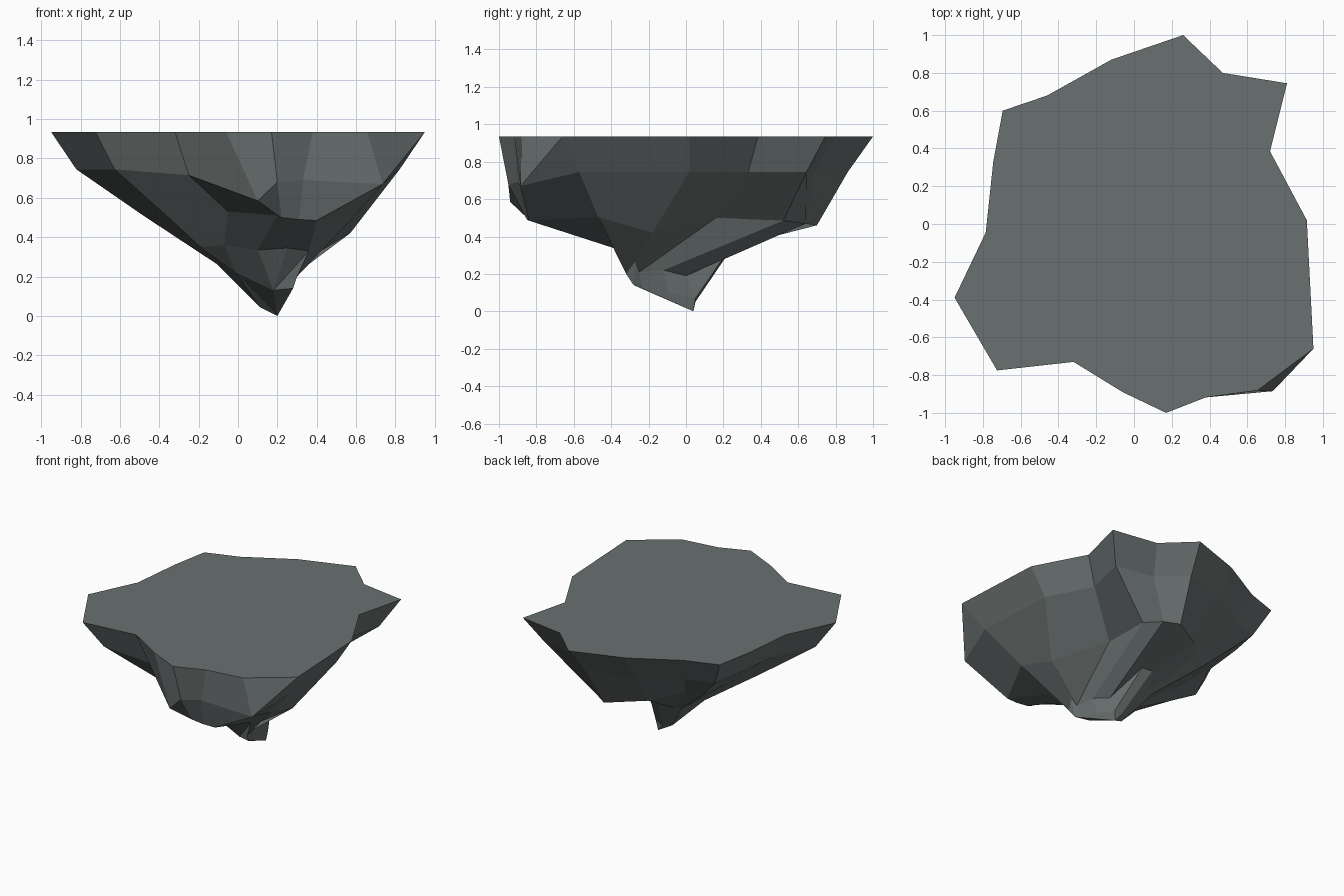
import bpy, bmesh

# Flat plateau outline, counter-clockwise from the right side
top = [(.915, .02), (.72, .385), (.81, .745), (.47, .80), (.26, 1.0), (-.12, .87),
       (-.46, .68), (-.695, .60), (-.745, .33), (-.785, -.045), (-.95, -.39),
       (-.725, -.775), (-.32, -.73), (-.06, -.89), (.17, -1.0), (.38, -.918),
       (.655, -.88), (.95, -.66)]


def ring(scale, z, shift=(0, 0), special={}):
    """Shrunken copy of the outline, with individually carved corners."""
    return [special.get(i, (x * scale + shift[0], y * scale + shift[1], z))
            for i, (x, y) in enumerate(top)]


# Upper cliff band, with the bulging front face
upper = ring(.865, .745, special={
    12: (-.25, -.66, .715), 13: (.10, -.94, .585), 14: (.20, -.95, .68),
    15: (.33, -.90, .69), 16: (.735, -.885, .67)})

# Lower shelf, with overhangs at front and back
shelf = ring(.51, .512, special={
    0: (.57, -.18, .42), 1: (.35, .16, .50), 2: (.36, .52, .485),
    3: (.28, .64, .47), 4: (.18, .70, .46), 5: (-.07, .54, .48),
    11: (-.37, -.46, .515), 12: (-.05, -.50, .53), 13: (.20, -.82, .51),
    14: (.22, -.85, .50), 15: (.31, -.85, .49), 16: (.40, -.84, .485),
    17: (.59, -.47, .505)})

# Root of the hanging spur, with the groove on the right
root = ring(.20, .265, (.08, .02), special={
    0: (.32, -.27, .27), 1: (.29, -.25, .21), 2: (.26, -.12, .22),
    3: (.21, 0, .19), 4: (.13, .24, .345), 5: (.05, .25, .345),
    11: (-.19, -.30, .35), 12: (-.07, -.36, .36), 13: (.10, -.38, .335),
    14: (.18, -.38, .34), 15: (.25, -.39, .345), 16: (.36, -.36, .33),
    17: (.30, -.32, .20)})

# Spur edge: several columns share one corner
corners = [(.28, -.28, .14), (.26, -.23, .12), (.24, -.10, .10), (.21, .05, .07),
           (.16, .05, .05), (.11, 0, .045), (-.01, -.20, .22), (.18, -.24, .13)]
spur = [corners[int(c)] for c in "012334455556677770"]

# Rock: skin the rings, cap the plateau, close at the tip
bm = bmesh.new()
rings = [[bm.verts.new(p) for p in r]
         for r in (ring(1, .935), upper, shelf, root, spur)]
n = len(top)
bm.faces.new(rings[0])
for k, (a, b) in enumerate(zip(rings, rings[1:])):
    for i in range(n):
        j = (i + 1) % n
        if k == 0 and i == 16:      # chamfered front right corner
            bm.faces.new((a[i], b[i], a[j]))
            bm.faces.new((a[j], b[i], b[j]))
        else:
            bm.faces.new((a[i], b[i], b[j], a[j]))
tip = bm.verts.new((.20, .04, 0))
for i in range(n):
    bm.faces.new((rings[-1][i], tip, rings[-1][(i + 1) % n]))
bmesh.ops.remove_doubles(bm, verts=bm.verts, dist=.001)
bmesh.ops.recalc_face_normals(bm, faces=bm.faces)

mesh = bpy.data.meshes.new("floating_rock")
bm.to_mesh(mesh)
bm.free()
rock = bpy.data.objects.new("floating_rock", mesh)
bpy.context.collection.objects.link(rock)

# Dark slate stone
stone = bpy.data.materials.new("dark_stone")
stone.diffuse_color = (.142, .164, .162, 1)
mesh.materials.append(stone)
